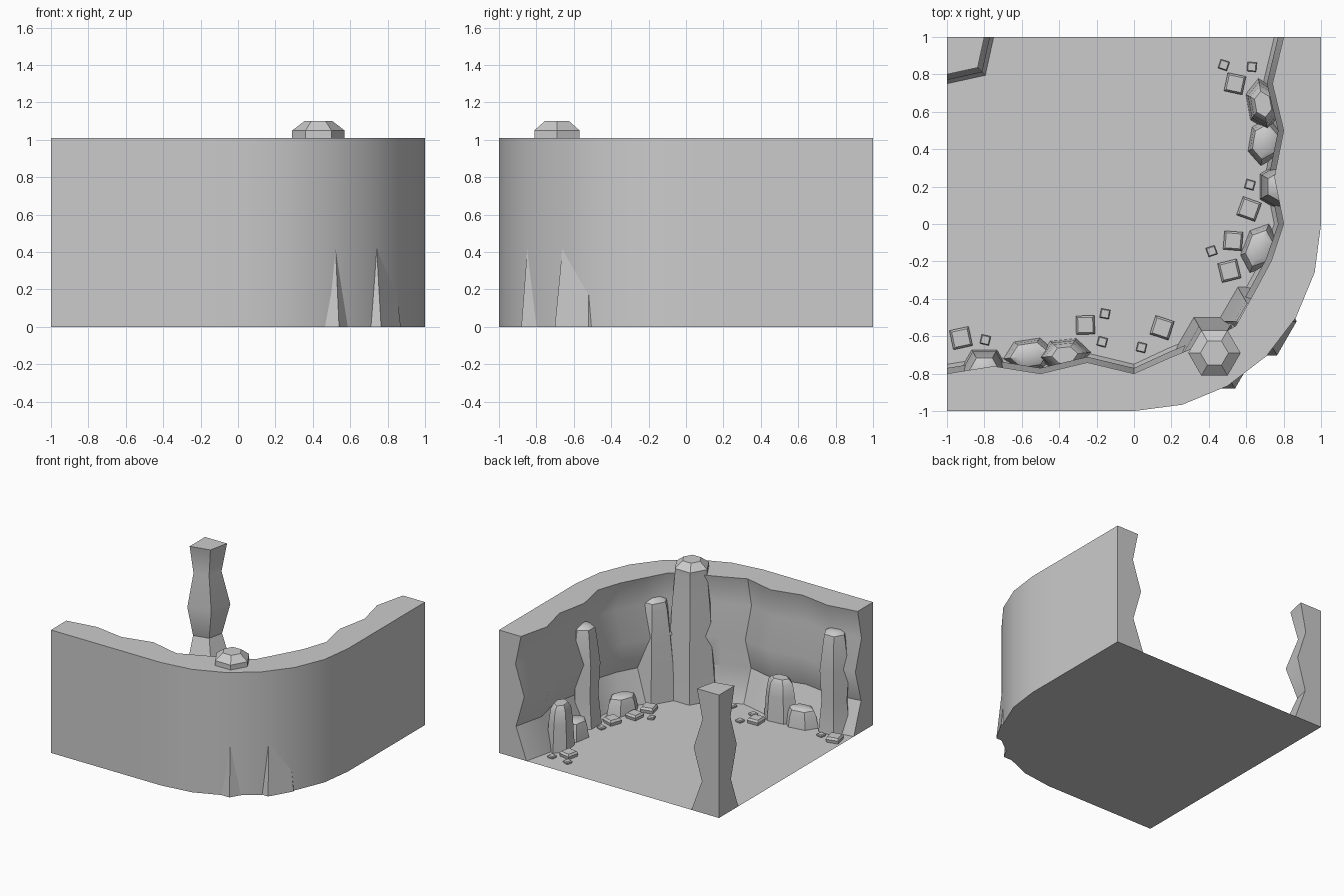
import bpy, bmesh, math, random
from mathutils import Vector

if "Cube" in bpy.data.objects:
    bpy.data.objects.remove(bpy.data.objects["Cube"])

random.seed(4)


def finish(bm, name):
    bmesh.ops.recalc_face_normals(bm, faces=bm.faces)
    me = bpy.data.meshes.new(name)
    bm.to_mesh(me)
    bm.free()
    ob = bpy.data.objects.new(name, me)
    bpy.context.collection.objects.link(ob)
    bpy.ops.object.select_all(action='DESELECT')
    bpy.context.view_layer.objects.active = ob
    ob.select_set(True)
    bpy.ops.object.shade_smooth_by_angle(angle=math.radians(35))
    return ob


def loft(name, rings, cap_bottom=True):
    """Join closed rings of points, bottom to top, and cap them."""
    bm = bmesh.new()
    vs = [[bm.verts.new(p) for p in r] for r in rings]
    n = len(vs[0])
    for a, b in zip(vs, vs[1:]):
        for i in range(n):
            j = (i + 1) % n
            bm.faces.new((a[i], a[j], b[j], b[i]))
    bm.faces.new(vs[-1])
    if cap_bottom:
        bm.faces.new(vs[0])
    return finish(bm, name)


# Plan of the outer wall: straight, quarter circle, straight
H = 1.01
path = [(Vector((-1 + .25 * i, -1)), Vector((0, 1))) for i in range(4)]
for i in range(7):
    a = math.radians(-90 + 15 * i)
    d = Vector((math.cos(a), math.sin(a)))
    path.append((d, -d))
path += [(Vector((1, .25 * i)), Vector((-1, 0))) for i in range(1, 5)]

# Floor
bm = bmesh.new()
bm.faces.new([bm.verts.new((p.x, p.y, 0)) for p, n in path] + [bm.verts.new((-1, 1, 0))])
floor = finish(bm, "floor")
if floor.data.polygons[0].normal.z < 0:
    floor.data.flip_normals()

# Cave wall with a rippled inner side
levels = [(0, .25), (.26, .155), (.52, .23), (.77, .15), (H, .2)]
wobble = [0, .04, 0, .06, 0, .06, .06, .03, .06, .04, 0, .05, 0, .06, 0]
bm = bmesh.new()
columns = []
for (p, n), w in zip(path, wobble):
    col = [bm.verts.new((p.x, p.y, 0)), bm.verts.new((p.x, p.y, H))]
    for z, off in reversed(levels):
        q = p + n * (off + w)
        col.append(bm.verts.new((q.x, q.y, z)))
    columns.append(col)
for a, b in zip(columns, columns[1:]):
    for i in range(len(a) - 1):
        bm.faces.new((a[i], b[i], b[i + 1], a[i + 1]))
bm.faces.new(columns[0])
bm.faces.new(columns[-1])
finish(bm, "cave_wall")

# Corner pillar opposite the curve
loft("corner_pillar", [[(-1, 1, z), (-1, 1 - w, z), (-1 + .82 * w, 1 - .82 * w, z), (-1 + w, 1, z)]
                       for z, w in levels], False)


# Hexagonal rock columns with domed tops
def rock_column(name, x, y, profile, turn=0):
    loft(name, [[(x + r * math.cos(turn + k * math.pi / 3),
                  y + r * math.sin(turn + k * math.pi / 3), z) for k in range(6)]
                for z, r in profile])


rock_column("tall_column", .43, -.69,
            [(0, .22), (.4, .185), (.75, .165), (1.0, .14), (1.05, .14), (1.1, .075)])
rock_column("medium_column", .66, -.52,
            [(0, .21), (.22, .185), (.45, .16), (.72, .125), (.78, .11), (.81, .06)])
small = [(0, .135), (.25, .11), (.5, .125), (.74, .095), (.79, .085), (.81, .05)]
rock_column("right_column", .79, .2, small, math.pi / 6)
rock_column("left_column", -.8, -.79, small)


# Boulders leaning against the wall: x, y, half sizes, height, turn
def boulder(name, x, y, hx, hy, h, turn):
    rings = []
    for z, s in ((0, 1), (h * .6, .88), (h * .9, .74), (h, .5)):
        ring = []
        for k in range(6):
            a = k * math.pi / 3
            u, v = hx * s * math.cos(a), hy * s * math.sin(a) * 1.1
            ring.append((x + u * math.cos(turn) - v * math.sin(turn),
                         y + u * math.sin(turn) + v * math.cos(turn), z))
        rings.append(ring)
    loft(name, rings)


for i, b in enumerate([(.69, .64, .14, .085, .36, 1.75), (.70, .44, .13, .085, .15, 1.4),
                       (.67, -.13, .14, .085, .14, 1.2), (-.56, -.70, .14, .085, .15, .15),
                       (-.37, -.70, .14, .085, .34, .1)]):
    boulder(f"boulder_{i + 1}", *b)

# Pebbles: x, y, width
pebbles = [(.54, .75, .1), (.48, .85, .05), (.63, .84, .05), (.62, .21, .05), (.615, .08, .105),
           (.53, -.09, .1), (.415, -.145, .05), (.51, -.25, .105), (-.925, -.61, .105),
           (-.795, -.62, .05), (-.26, -.54, .1), (-.155, -.48, .05), (-.17, -.63, .05),
           (.15, -.555, .105), (.04, -.66, .05)]
for i, (x, y, w) in enumerate(pebbles):
    t = math.pi / 4 + random.uniform(-.4, .4)
    rings = []
    for z, s in ((0, .9), (.25 * w, 1), (.42 * w, .8)):
        r = w * .707 * s
        rings.append([(x + r * math.cos(t + k * math.pi / 2),
                       y + r * math.sin(t + k * math.pi / 2), z) for k in range(4)])
    loft(f"pebble_{i + 1}", rings)
